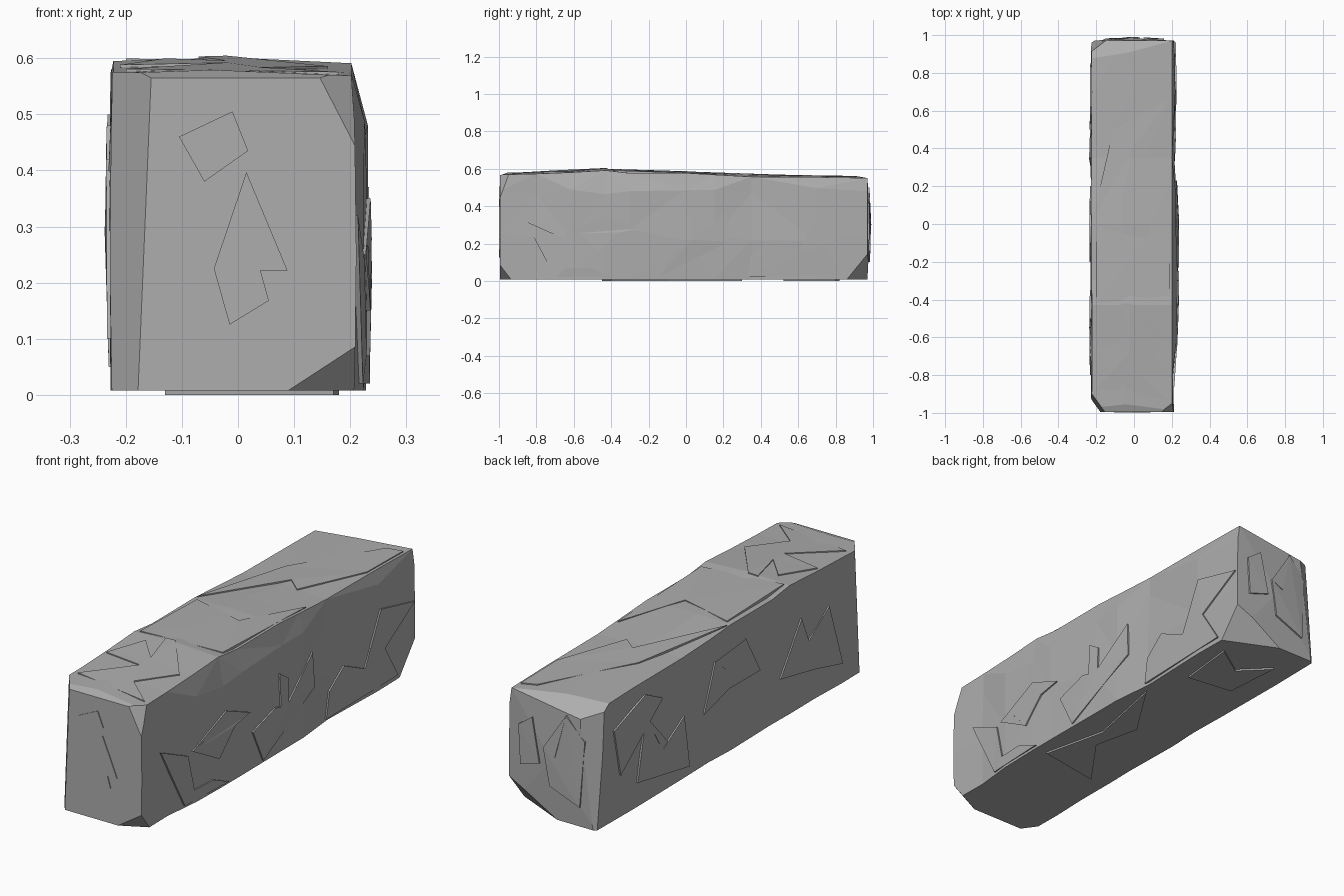
import bpy, bmesh, random
from mathutils import Vector
from mathutils.bvhtree import BVHTree

if "Cube" in bpy.data.objects:
    bpy.data.objects.remove(bpy.data.objects["Cube"])

random.seed(4)
stone = bpy.data.materials.new("grey stone")
stone.diffuse_color = (0.42, 0.42, 0.42, 1)
stone.use_nodes = True
stone.node_tree.nodes["Principled BSDF"].inputs["Base Color"].default_value = stone.diffuse_color


def finish(bm, name):
    bmesh.ops.recalc_face_normals(bm, faces=bm.faces[:])
    me = bpy.data.meshes.new(name)
    bm.to_mesh(me)
    me.materials.append(stone)
    ob = bpy.data.objects.new(name, me)
    bpy.context.collection.objects.link(ob)
    return ob


# Block body: rough sections along y as (y, right side x, top z)
stations = [(-.995, .208, .578), (-.8, .205, .583), (-.62, .224, .59), (-.43, .228, .601),
            (-.3, .228, .586), (0, .226, .587), (.15, .226, .578), (.35, .206, .567),
            (.7, .217, .565), (.97, .212, .56)]
bm = bmesh.new()
rings = []
for i, (y, xr, zt) in enumerate(stations):
    j = 0 if i in (0, len(stations) - 1) else .005
    r = lambda: random.uniform(-j, j)
    pts = [(-.224 + r(), .008), (xr, .008), (xr + .003 + r(), .25 + 8 * r()),
           (xr + r(), .48 + 4 * r()), (.202, zt - .01), (-.04 + 8 * r(), zt),
           (-.226 + r(), zt - .006), (-.229 + r(), .34 + 10 * r())]
    rings.append([bm.verts.new((x, y, z)) for x, z in pts])
for a, b in zip(rings, rings[1:]):
    for k in range(8):
        m = (k + 1) % 8
        bm.faces.new((a[k], a[m], b[m], b[k]))
bm.faces.new(rings[0])
back = bm.faces.new(rings[-1])
poked = bmesh.ops.poke(bm, faces=[back])
poked["verts"][0].co.y = .984
bmesh.ops.triangulate(bm, faces=bm.faces[:])


# Broken corners and edges: planar cuts through three points
def cut(p, q, s):
    p, q, s = Vector(p), Vector(q), Vector(s)
    n = (q - p).cross(s - p).normalized()
    if n.dot(Vector((0, 0, .29)) - p) > 0:
        n = -n
    bmesh.ops.bisect_plane(bm, geom=bm.verts[:] + bm.edges[:] + bm.faces[:], dist=1e-5,
                           plane_co=p, plane_no=n, clear_outer=True)
    bmesh.ops.holes_fill(bm, edges=[e for e in bm.edges if e.is_boundary], sides=0)


cut((-.23, -.89, .58), (-.155, -.995, .56), (-.178, -.995, .01))    # front left edge
cut((-.2, -.995, .565), (.2, -.995, .565), (.15, -.955, .579))      # front top edge
cut((.09, -.995, .008), (.208, -.995, .085), (.207, -.935, .008))   # front bottom right
cut((.145, -.995, .567), (.208, -.995, .445), (.205, -.95, .56))    # front top right
cut((-.04, .975, .008), (.214, .975, .15), (.214, .86, .008))       # back bottom right
cut((.2, .97, .55), (-.228, .87, .56), (-.228, .97, .49))           # back top left
cut((-.23, .93, .3), (-.17, .974, .3), (-.2, .974, .05))            # back left edge
bmesh.ops.triangulate(bm, faces=bm.faces[:])
bmesh.ops.recalc_face_normals(bm, faces=bm.faces[:])
tree = BVHTree.FromBMesh(bm)
finish(bm, "stone_block")


# Chipped layers: thin raised plates that follow one side of the block
def chips(name, axis, sign, outlines, lift=.007):
    bm = bmesh.new()
    n = Vector((0, 0, 0))
    n[axis] = sign
    others = [i for i in range(3) if i != axis]
    for outline in outlines:
        hits = []
        for u, v in outline:
            o = n * 3
            o[others[0]], o[others[1]] = u, v
            hit = tree.ray_cast(o, -n)[0]
            if hit:
                hits.append(hit)
        if len(hits) < 3:
            continue
        outer = [bm.verts.new(h + n * lift) for h in hits]
        inner = [bm.verts.new(h - n * .02) for h in hits]
        bm.faces.new(outer)
        bm.faces.new(inner[::-1])
        for k in range(len(hits)):
            m = (k + 1) % len(hits)
            bm.faces.new((outer[k], inner[k], inner[m], outer[m]))
    bmesh.ops.triangulate(bm, faces=bm.faces[:])
    finish(bm, name)


chips("right_chips", 0, 1, [
    [(-.86, .32), (-.68, .24), (-.64, .07), (-.51, .07), (-.4, .02), (-.7, .02)],
    [(-.65, .25), (-.58, .27), (-.47, .15), (-.36, .26), (-.25, .28), (-.42, .35)],
    [(-.15, .02), (-.23, .18), (-.07, .23), (-.03, .22), (-.03, .37), (.03, .33),
     (.03, .22), (.22, .37), (.23, .21)],
    [(.33, .02), (.35, .14), (.45, .22), (.6, .15), (.71, .38), (.96, .32),
     (.74, .19), (.84, .03)]])
chips("left_chips", 0, -1, [
    [(-.8, .1), (-.7, .4), (-.55, .3), (-.5, .42), (-.35, .2), (-.6, .15)],
    [(-.2, .3), (-.1, .48), (.05, .4), (.12, .46), (.2, .25), (.02, .3)],
    [(.3, .05), (.35, .3), (.5, .2), (.62, .4), (.68, .12)],
    [(.5, .44), (.62, .5), (.85, .42), (.8, .2)]])
chips("top_chips", 2, 1, [
    [(-.22, .02), (-.01, .4), (.06, .34), (.19, .66), (.19, .92), (.12, .9), (-.11, .5)],
    [(-.2, -.01), (.06, -.08), (.19, .22), (.19, -.38), (-.2, -.42)],
    [(-.21, -.65), (-.13, -.48), (-.02, -.6), (-.07, -.42), (-.02, -.42), (.16, -.65),
     (.04, -.81), (.18, -.93), (-.2, -.87), (-.02, -.68)]], .005)
chips("front_chips", 1, -1, [
    [(-.105, .46), (-.01, .505), (.018, .435), (-.06, .38)],
    [(.015, .397), (.088, .222), (.04, .222), (.055, .168), (-.015, .125), (-.043, .225)]], .004)
chips("back_chips", 1, 1, [
    [(-.15, .1), (-.17, .4), (-.08, .5), (-.03, .3), (.03, .33), (.0, .16)],
    [(.05, .25), (.09, .45), (.16, .4), (.15, .22)]], .008)
chips("bottom_chips", 2, -1, [
    [(-.13, -.45), (.05, -.2), (.0, .02), (.18, .3), (.1, -.1), (.17, -.4)],
    [(-.1, .55), (.12, .52), (.15, .8), (.0, .7), (-.12, .82)]], .008)
